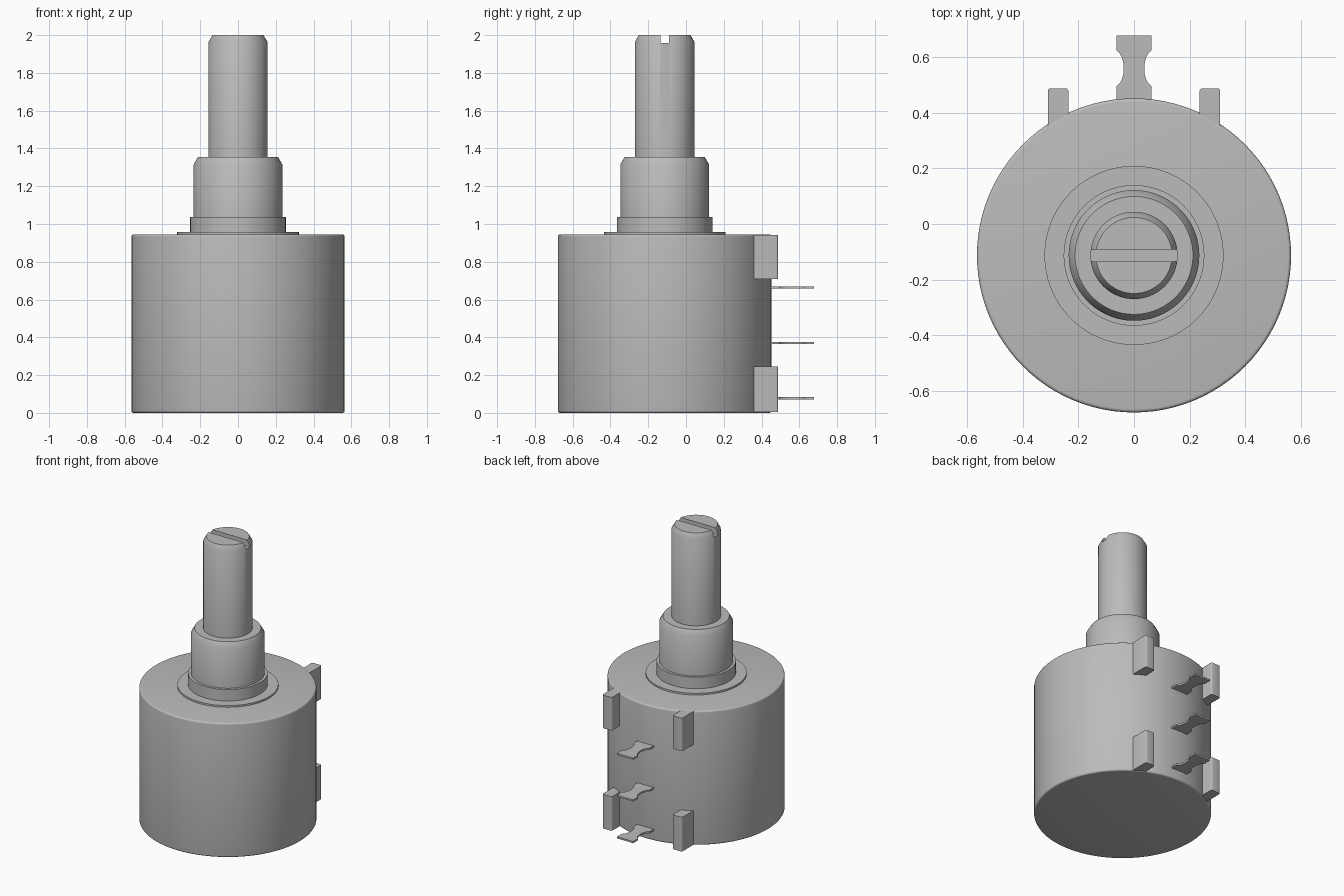
import bpy, bmesh, math
from mathutils import Vector

AXIS_Y = -0.113      # centre line of the round parts
BODY_R, BODY_H = 0.565, 0.945

if "Cube" in bpy.data.objects:
    bpy.data.objects.remove(bpy.data.objects["Cube"], do_unlink=True)

grey = bpy.data.materials.new("plain grey")
grey.use_nodes = True
COLOUR = (0.5, 0.5, 0.5, 1)
grey.diffuse_color = COLOUR
grey.node_tree.nodes["Principled BSDF"].inputs["Base Color"].default_value = COLOUR


def finish(bm, name, smooth=True):
    """Turn a bmesh into a named, shaded object."""
    bmesh.ops.recalc_face_normals(bm, faces=bm.faces)
    mesh = bpy.data.meshes.new(name)
    bm.to_mesh(mesh)
    bm.free()
    mesh.materials.append(grey)
    obj = bpy.data.objects.new(name, mesh)
    bpy.context.collection.objects.link(obj)
    if smooth:
        bpy.ops.object.select_all(action='DESELECT')
        obj.select_set(True)
        bpy.context.view_layer.objects.active = obj
        bpy.ops.object.shade_smooth_by_angle(angle=math.radians(31))
    return obj


def lathe(name, profile, sides=96):
    """Stack rings of (radius, z) and cap both ends."""
    bm = bmesh.new()
    rings = []
    for r, z in profile:
        angles = [2 * math.pi * i / sides for i in range(sides)]
        rings.append([bm.verts.new((r * math.cos(a), AXIS_Y + r * math.sin(a), z))
                      for a in angles])
    for low, high in zip(rings, rings[1:]):
        for i in range(sides):
            j = (i + 1) % sides
            bm.faces.new((low[i], low[j], high[j], high[i]))
    bm.faces.new(rings[0][::-1])
    bm.faces.new(rings[-1])
    return finish(bm, name)


def box(name, low, high, bevel=0):
    bm = bmesh.new()
    bmesh.ops.create_cube(bm, size=1)
    low, high = Vector(low), Vector(high)
    for v in bm.verts:
        v.co = (low + high) / 2 + v.co * (high - low)
    if bevel:
        # round the upright edges on the outer side
        edges = [e for e in bm.edges
                 if all(v.co.y > high.y - 0.001 for v in e.verts)
                 and abs(e.verts[0].co.z - e.verts[1].co.z) > 0.01]
        bmesh.ops.bevel(bm, geom=edges, offset=bevel, segments=3,
                        profile=0.5, affect='EDGES')
    return finish(bm, name, bool(bevel))


# Body: drum with softly rounded rims
RIM = 0.012
arc = [(math.sin(t), math.cos(t)) for t in (math.pi / 2 * i / 4 for i in range(5))]
upper = [(BODY_R - RIM + RIM * s, BODY_H - RIM + RIM * c) for s, c in reversed(arc)]
lower = [(BODY_R - RIM + RIM * s, RIM - RIM * c) for s, c in arc]
lathe("body", lower + upper)

# Stepped neck
lathe("washer", [(0.322, 0.93), (0.322, 0.957)])
lathe("collar", [(0.253, 0.94), (0.253, 1.038)])
lathe("bushing", [(0.235, 1.0), (0.235, 1.315), (0.212, 1.355)])

# Shaft with a screwdriver slot across its tip
shaft = lathe("shaft", [(0.157, 1.3), (0.157, 1.965), (0.137, 2.0)], 64)
cutter = box("slot_cutter", (-0.3, AXIS_Y - 0.022, 1.957), (0.3, AXIS_Y + 0.022, 2.1))
cutter.hide_render = True
slot = shaft.modifiers.new("slot", 'BOOLEAN')
slot.operation, slot.solver, slot.object = 'DIFFERENCE', 'EXACT', cutter
bpy.context.view_layer.objects.active = shaft
bpy.ops.object.modifier_apply(modifier=slot.name)
bpy.data.objects.remove(cutter, do_unlink=True)

# Four locating lugs on the back
for side, x in (("right", -0.273), ("left", 0.273)):
    for level, z0, z1 in (("lower", 0.004, 0.245), ("upper", 0.71, 0.943)):
        box(f"{level}_{side}_lug", (x - 0.037, 0.33, z0), (x + 0.037, 0.488, z1), 0.01)

# Three waisted solder tabs
WIDE, WAIST, MID_Y, REACH = 0.063, 0.037, 0.56, 0.065
edge = [(WIDE, 0.40)]
for i in range(13):
    u = -1 + i / 6
    edge.append((WAIST + (WIDE - WAIST) * (1 - math.sqrt(max(0, 1 - u * u * 0.9))) / 0.684,
                 MID_Y + REACH * u))
edge.append((WIDE, 0.678))
outline = edge + [(-x, y) for x, y in reversed(edge)]
for name, z in (("lower", 0.077), ("middle", 0.37), ("upper", 0.664)):
    bm = bmesh.new()
    base = bm.faces.new([bm.verts.new((x, y, z - 0.006)) for x, y in outline])
    top = bmesh.ops.extrude_face_region(bm, geom=[base])["geom"]
    bmesh.ops.translate(bm, vec=(0, 0, 0.012),
                        verts=[v for v in top if isinstance(v, bmesh.types.BMVert)])
    finish(bm, f"{name}_terminal")
